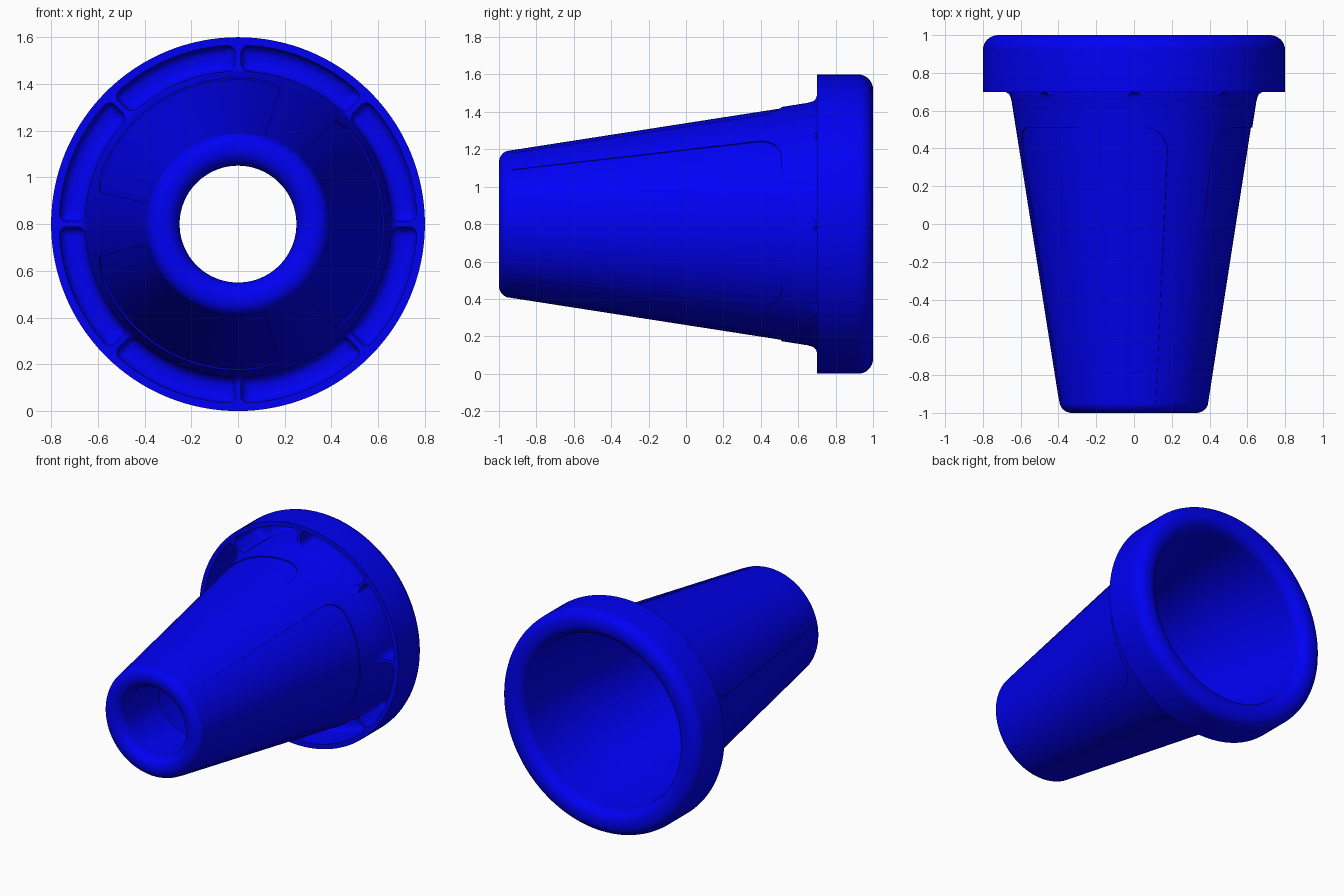
import bpy, bmesh
from math import sin, cos, pi, radians, sqrt

if "Cube" in bpy.data.objects:
    bpy.data.objects.remove(bpy.data.objects["Cube"])

CZ = 0.8          # height of the axis, which runs along y


def polar(r, a, y):
    return (r * cos(a), y, CZ + r * sin(a))


def loft(bm, rings, closed=False):
    """Skin a list of closed rings; cap the ends unless the loft loops."""
    vs = [[bm.verts.new(p) for p in ring] for ring in rings]
    n = len(vs[0])
    for i in range(len(vs) if closed else len(vs) - 1):
        a, b = vs[i], vs[(i + 1) % len(vs)]
        for j in range(n):
            k = (j + 1) % n
            bm.faces.new((a[j], a[k], b[k], b[j]))
    if not closed:
        bm.faces.new(vs[0])
        bm.faces.new(vs[-1])


def finish(bm, name):
    bmesh.ops.recalc_face_normals(bm, faces=bm.faces)
    me = bpy.data.meshes.new(name)
    bm.to_mesh(me)
    bm.free()
    ob = bpy.data.objects.new(name, me)
    bpy.context.collection.objects.link(ob)
    return ob


def arc(cr, cy, rad, a0, a1, n=8):
    """Profile arc as (radius, y) points."""
    return [(cr + rad * cos(radians(a0 + (a1 - a0) * i / n)),
             cy + rad * sin(radians(a0 + (a1 - a0) * i / n))) for i in range(n + 1)]


def cone_r(y):
    return 0.392 + 0.158 * (y + 0.97)


# Funnel body: one closed turned profile
prof = arc(0.32, -0.93, 0.07, 180, 270) + arc(0.330, -0.935, 0.065, 270, 351)
prof += [(cone_r(y), y) for y in [-0.9 + 0.155 * i for i in range(11)]]
prof += arc(0.692, 0.66, 0.04, 171, 90, 6)
prof += [(0.8, 0.70)]
prof += arc(0.72, 0.92, 0.08, 0, 90)
prof += arc(0.702, 0.92, 0.08, 90, 180)
prof += [(0.612, 0.70)]
prof += [(0.612 - 0.158 * (0.70 - y), y) for y in (0.4, 0.1, -0.2, -0.55)]
prof += [(0.25, -0.55)]
SEG = 128
bm = bmesh.new()
loft(bm, [[polar(r, 2 * pi * i / SEG, y) for i in range(SEG)] for r, y in prof], True)
body = finish(bm, "funnel_body")

bm = bmesh.new()
# Three shallow side panels, rounded at the flange end and open at the tip
END, RAD, HALF, COLS = 0.51, 0.13, radians(47), 28
rows = [-1.1 + 0.148 * i for i in range(10)]
rows += [END - RAD + RAD * sin(radians(t)) for t in range(0, 91, 9)]
for c in (0, 120, 240):
    rings = []
    for y in rows:
        r = cone_r(y) - 0.003 - 0.004 * (y + 1) / 1.5
        d = max(0, y - (END - RAD))
        h = HALF - (RAD - sqrt(max(0, RAD * RAD - d * d))) / r
        angs = [radians(c) + h * (2 * i / COLS - 1) for i in range(COLS + 1)]
        rings.append([polar(r, a, y) for a in angs] +
                     [polar(r + 0.06, a, y) for a in reversed(angs)])
    loft(bm, rings)


# Eight pockets under the flange, leaving thin ribs between them
def pocket_ring(mid, y, inset):
    r0, r1 = 0.655 + inset, 0.766 - inset
    rad = max(0.035 - inset, 0.006)
    rib = 0.012 + inset
    pts = []

    def half_angle(r, extra):
        return pi / 8 - (rib + extra) / r
    side = []
    for i in range(7):      # inner corner
        t = radians(15 * i)
        side.append((r0 + rad - rad * cos(t), rad - rad * sin(t)))
    for i in range(7):      # outer corner
        t = radians(15 * i)
        side.append((r1 - rad + rad * sin(t), rad - rad * cos(t)))
    right = [(r, half_angle(r, e)) for r, e in side]
    pts += right
    h = right[-1][1]
    pts += [(r1, h * (1 - 2 * i / 12)) for i in range(1, 12)]
    pts += [(r, -a) for r, a in reversed(right)]
    h = right[0][1]
    pts += [(r0, -h * (1 - 2 * i / 12)) for i in range(1, 12)]
    return [polar(r, mid + a, y) for r, a in pts]


FLOOR, FIL = 0.965, 0.045
for k in range(8):
    mid = pi / 8 + k * pi / 4
    levels = [(0.6, 0)] + [(FLOOR - FIL + FIL * sin(radians(t)), FIL * (1 - cos(radians(t))))
                           for t in range(0, 91, 15)]
    loft(bm, [pocket_ring(mid, y, i) for y, i in levels])
cutter = finish(bm, "panel_and_pocket_cutter")
cutter.hide_render = True

# Cut the body and shade it
mod = body.modifiers.new("cut", 'BOOLEAN')
mod.operation = 'DIFFERENCE'
mod.solver = 'EXACT'
mod.object = cutter
bpy.context.view_layer.objects.active = body
body.select_set(True)
bpy.ops.object.modifier_apply(modifier="cut")
bpy.data.objects.remove(cutter)
bpy.ops.object.shade_smooth_by_angle(angle=radians(30))

mat = bpy.data.materials.new("blue_plastic")
mat.diffuse_color = (0.0, 0.0, 0.9, 1)
mat.use_nodes = True
mat.node_tree.nodes["Principled BSDF"].inputs["Base Color"].default_value = mat.diffuse_color
body.data.materials.append(mat)
